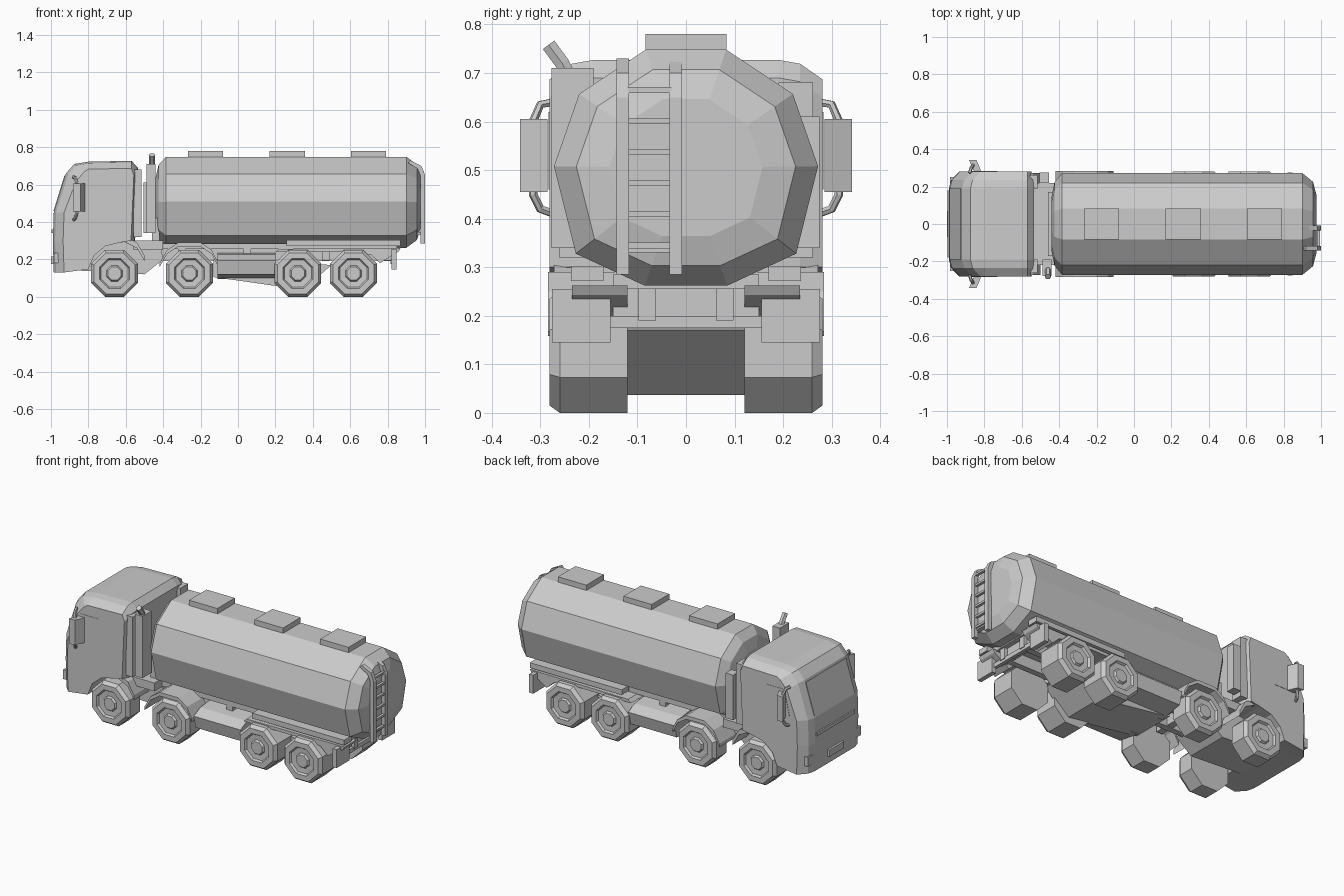
import bpy, bmesh, math


def finish(name, bm, mirror=False):
    bmesh.ops.recalc_face_normals(bm, faces=bm.faces)
    me = bpy.data.meshes.new(name)
    bm.to_mesh(me)
    bm.free()
    ob = bpy.data.objects.new(name, me)
    bpy.context.collection.objects.link(ob)
    if mirror:
        m = ob.modifiers.new("mirror", 'MIRROR')
        m.use_axis = (False, True, False)
        m.use_mirror_merge = False
    return ob


def loft(name, rings, mirror=False):
    """Skin a list of equal-length point rings and cap both ends."""
    bm = bmesh.new()
    vs = [[bm.verts.new(p) for p in r] for r in rings]
    n = len(vs[0])
    for a, b in zip(vs, vs[1:]):
        for i in range(n):
            j = (i + 1) % n
            bm.faces.new((a[i], a[j], b[j], b[i]))
    bm.faces.new(vs[0])
    bm.faces.new(vs[-1])
    return finish(name, bm, mirror)


def side_prism(name, pts, y0, y1, mirror=True):
    """Extrude an (x, z) outline across y."""
    return loft(name, [[(x, y, z) for x, z in pts] for y in (y0, y1)], mirror)


def box(name, x, y, z, mirror=False):
    return side_prism(name, [(x[0], z[0]), (x[1], z[0]), (x[1], z[1]), (x[0], z[1])], y[0], y[1], mirror)


def strip(name, pts, t, y0, y1, mirror=True):
    """Bent sheet following an (x, z) path, with thickness t downwards."""
    return side_prism(name, pts + [(x, z - t) for x, z in reversed(pts)], y0, y1, mirror)


def tube(name, pts, r):
    cu = bpy.data.curves.new(name, 'CURVE')
    cu.dimensions = '3D'
    cu.bevel_depth = r
    cu.bevel_resolution = 1
    cu.use_fill_caps = True
    s = cu.splines.new('POLY')
    s.points.add(len(pts) - 1)
    for p, c in zip(s.points, pts):
        p.co = (*c, 1)
    s.use_smooth = False
    ob = bpy.data.objects.new(name, cu)
    bpy.context.collection.objects.link(ob)
    return ob


# Tank: ten-sided barrel with faceted domed ends
half = [(0.083, 0.748), (0.22, 0.657), (0.272, 0.508), (0.227, 0.328), (0.085, 0.262)]
section = half + [(-y, z) for y, z in reversed(half)]


def tank_ring(x, s):
    return [(x, y * s, 0.505 + (z - 0.505) * s) for y, z in section]


loft("tank", [tank_ring(x, s) for x, s in
              [(-0.44, 0.55), (-0.425, 0.82), (-0.385, 1), (0.9, 1), (0.957, 0.83), (0.975, 0.58)]])
for i, x in enumerate((-0.173, 0.263, 0.697)):
    box(f"tank_hatch_{i}", (x - 0.094, x + 0.094), (-0.083, 0.083), (0.735, 0.78))

# Cab: side profile with softened corners toward each flank
front = [(-0.985, 0.13), (-0.99, 0.3), (-0.985, 0.45), (-0.92, 0.66), (-0.875, 0.71)]
roof = [(-0.8, 0.722), (-0.57, 0.727)]
back = [(-0.535, 0.69), (-0.55, 0.3)]
arch = [(-0.63, 0.29), (-0.71, 0.27), (-0.77, 0.22), (-0.8, 0.147)]


def cab_ring(y, df, dt):
    pts = [(x + df, z - (dt if z > 0.6 else 0)) for x, z in front]
    pts += [(x, z - dt) for x, z in roof]
    pts += [(x - df * 0.4, z - (dt if z > 0.6 else 0)) for x, z in back]
    return [(x, y, z) for x, z in pts + arch]


loft("cab", [cab_ring(y, f, t) for y, f, t in
             [(-0.281, 0.055, 0.04), (-0.235, 0.012, 0.008), (-0.19, 0, 0),
              (0.19, 0, 0), (0.235, 0.012, 0.008), (0.281, 0.055, 0.04)]])
side_prism("windscreen", [(-0.986, 0.46), (-0.928, 0.648), (-0.92, 0.645), (-0.976, 0.458)], -0.19, 0.19, False)
side_prism("door_window", [(-0.885, 0.46), (-0.85, 0.62), (-0.73, 0.62), (-0.73, 0.46)], 0.277, 0.283)
box("grille_bar", (-0.996, -0.98), (-0.18, 0.18), (0.34, 0.36))
box("front_plate", (-1.0, -0.98), (-0.07, 0.07), (0.175, 0.215))
box("headlamp", (-0.985, -0.955), (0.19, 0.25), (0.18, 0.235), True)
side_prism("engine_block", [(-0.85, 0.14), (-0.5, 0.12), (-0.4, 0.2), (-0.42, 0.3), (-0.8, 0.3)], -0.13, 0.13, False)

# Mirrors on bent arms
loft("mirror", [[(x + s, y, z) for x, z in [(-0.87, 0.455), (-0.83, 0.455), (-0.83, 0.605), (-0.87, 0.605)]]
                for y, s in [(0.285, 0.012), (0.342, -0.012)]], True)
for side, s in (("right", -1), ("left", 1)):
    tube(f"mirror_arm_{side}", [(-0.88, s * 0.272, 0.64), (-0.87, s * 0.3, 0.635), (-0.86, s * 0.315, 0.6),
                                (-0.86, s * 0.315, 0.45), (-0.87, s * 0.3, 0.42), (-0.88, s * 0.272, 0.41)], 0.009)

# Deflectors, exhaust and intake behind the cab
box("cab_deflector", (-0.56, -0.515), (0.19, 0.262), (0.32, 0.68), True)
box("intake_stack", (-0.505, -0.455), (0.22, 0.275), (0.34, 0.61))
box("exhaust_housing", (-0.49, -0.44), (-0.277, -0.19), (0.34, 0.71))
tube("exhaust_pipe", [(-0.46, -0.24, 0.69), (-0.46, -0.255, 0.72), (-0.46, -0.283, 0.758)], 0.017)
box("rear_deck", (-0.56, -0.4), (-0.22, 0.22), (0.25, 0.3))
box("tank_bulkhead", (-0.46, -0.42), (-0.17, 0.17), (0.28, 0.42))

# Chassis rails, cross members and belly
box("chassis_rail", (-0.8, 0.84), (0.062, 0.098), (0.19, 0.265), True)
for i, x in enumerate((-0.3, 0.05, 0.47, 0.8)):
    box(f"cross_member_{i}", (x - 0.02, x + 0.02), (-0.15, 0.15), (0.195, 0.255))
side_prism("belly_box", [(-0.13, 0.105), (0.35, 0.037), (0.5, 0.17), (-0.13, 0.2)], -0.135, 0.135, False)
loft("side_locker", [[(x, y, z) for y, z in [(0.1, 0.235), (0.2, 0.225), (0.262, 0.195), (0.245, 0.12), (0.1, 0.095)]]
                     for x in (-0.11, 0.2)], True)
box("tank_cradle", (-0.4, 0.85), (-0.15, 0.15), (0.255, 0.285))
box("side_walkway", (0.26, 0.87), (0.17, 0.237), (0.272, 0.303), True)

# Mudguards
strip("front_mudguard", [(-0.8, 0.24), (-0.72, 0.315), (-0.62, 0.33), (-0.54, 0.29), (-0.5, 0.22)], 0.03, 0.13, 0.272)
strip("second_mudguard", [(-0.42, 0.18), (-0.38, 0.25), (-0.32, 0.29), (-0.2, 0.29), (-0.14, 0.25), (-0.11, 0.19)],
      0.022, 0.13, 0.284)
side_prism("rear_mudguard", [(0.2, 0.238), (0.22, 0.256), (0.87, 0.262), (0.86, 0.243), (0.76, 0.18), (0.71, 0.225),
                             (0.6, 0.24)], 0.12, 0.235)
box("rear_lamp_box", (0.82, 0.847), (0.155, 0.276), (0.145, 0.255), True)
box("rear_bar", (0.815, 0.835), (-0.16, 0.16), (0.175, 0.2))


# Wheels: octagonal tyres with a shallow dished rim and hub
def wheel(name, cx, inner):
    prof = [(inner, 0.6), (inner, 1), (0.26, 1), (0.281, 0.88), (0.281, 0.64), (0.269, 0.58),
            (0.267, 0.34), (0.278, 0.28)]
    r = 0.125 / math.cos(math.pi / 8)
    rings = [[(cx + r * s * math.cos(a), y, 0.125 + r * s * math.sin(a))
              for a in [math.pi / 8 + k * math.pi / 4 for k in range(8)]] for y, s in prof]
    loft(name, rings, True)


for i, (x, inner) in enumerate([(-0.66, 0.165), (-0.26, 0.165), (0.32, 0.12), (0.617, 0.12)]):
    wheel(f"wheel_{i}", x, inner)

# Rear ladder curling over the tank end
rail = [(0.975, 0.285), (1.0, 0.285), (1.0, 0.65), (0.98, 0.7), (0.92, 0.73),
        (0.91, 0.715), (0.96, 0.685), (0.977, 0.645)]
for i, (y0, y1) in enumerate([(-0.143, -0.117), (-0.034, -0.008)]):
    side_prism(f"ladder_rail_{i}", rail, y0, y1, False)
for i in range(6):
    z = 0.345 + i * 0.064
    box(f"ladder_rung_{i}", (0.98, 0.995), (-0.12, -0.03), (z - 0.006, z + 0.006))
box("ladder_bracket", (0.9, 0.985), (-0.13, -0.02), (0.33, 0.345))
